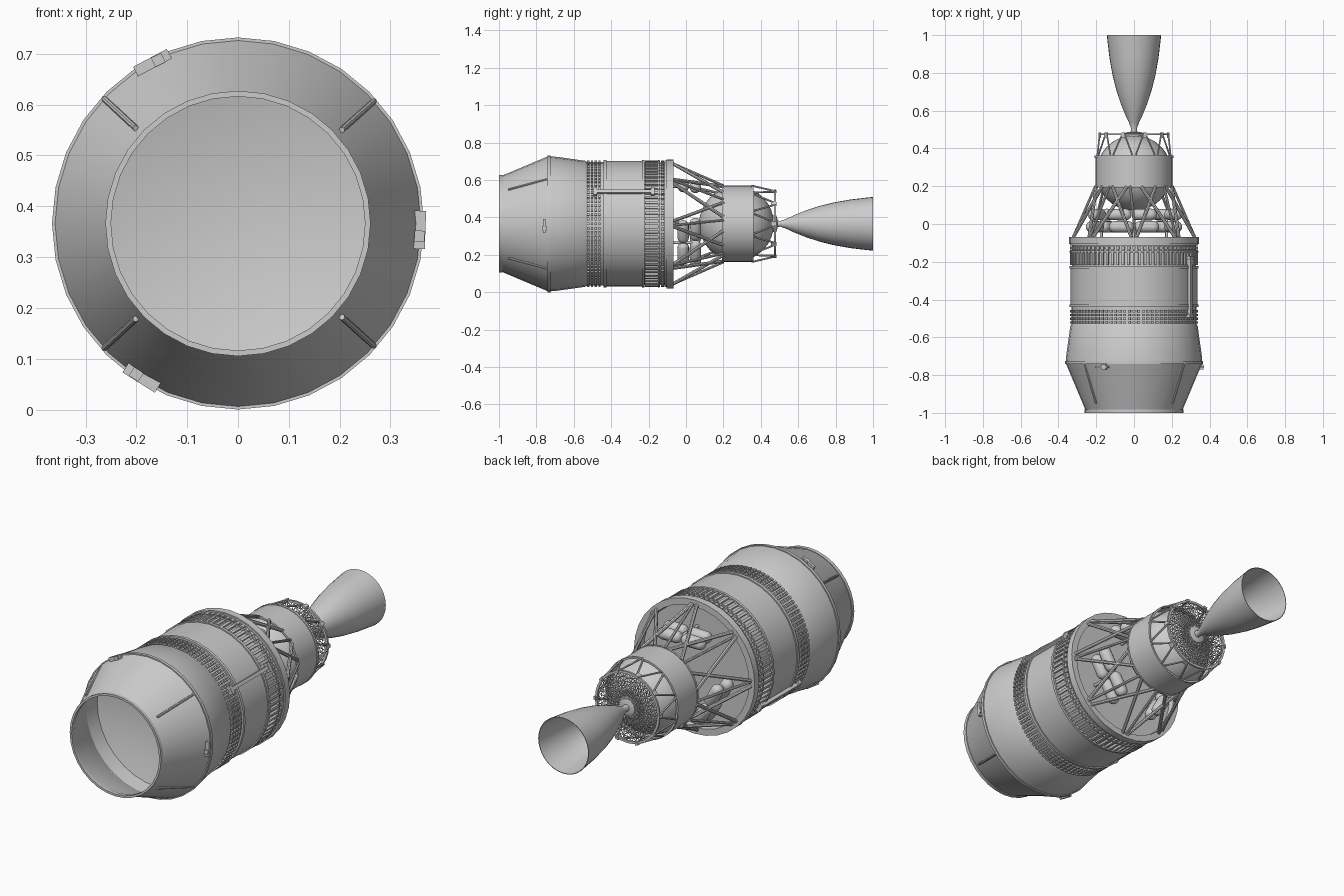
import bpy, bmesh, math
from mathutils import Vector, Matrix

if "Cube" in bpy.data.objects:
    bpy.data.objects.remove(bpy.data.objects["Cube"])

CZ = 0.366  # height of the long axis, which runs along y


def polar(a, r, y):
    """Point at angle a (degrees, 0 = +x, 90 = up) around the long axis."""
    a = math.radians(a)
    return Vector((r * math.cos(a), y, CZ + r * math.sin(a)))


def finish(name, bm, angle=30):
    me = bpy.data.meshes.new(name)
    bmesh.ops.recalc_face_normals(bm, faces=bm.faces)
    bm.to_mesh(me)
    bm.free()
    ob = bpy.data.objects.new(name, me)
    bpy.context.collection.objects.link(ob)
    bpy.ops.object.select_all(action='DESELECT')
    ob.select_set(True)
    bpy.context.view_layer.objects.active = ob
    bpy.ops.object.shade_smooth_by_angle(angle=math.radians(angle))
    return ob


def lathe(name, prof, n=32, closed=False, angle=30):
    """Revolve (y, r) points around the long axis."""
    bm = bmesh.new()
    rings = [[bm.verts.new(polar(360 * i / n, r, y)) for i in range(n)] for y, r in prof]
    pairs = list(zip(rings, rings[1:])) + ([(rings[-1], rings[0])] if closed else [])
    for a, b in pairs:
        for i in range(n):
            j = (i + 1) % n
            bm.faces.new((a[i], a[j], b[j], b[i]))
    bmesh.ops.remove_doubles(bm, verts=bm.verts, dist=1e-5)
    return finish(name, bm, angle)


def bar(bm, p, q, r, n=8):
    d = q - p
    m = Matrix.Translation((p + q) / 2) @ d.to_track_quat('Z', 'Y').to_matrix().to_4x4()
    bmesh.ops.create_cone(bm, cap_ends=True, segments=n, radius1=r, radius2=r,
                          depth=d.length, matrix=m)


def block(bm, a, r, y, radial, length, tangent):
    """Box seated on the hull at angle a."""
    m = (Matrix.Translation(polar(a, r, y)) @ Matrix.Rotation(-math.radians(a), 4, 'Y')
         @ Matrix.Diagonal((radial, length, tangent, 1)))
    bmesh.ops.create_cube(bm, size=1, matrix=m)


def capsule(bm, c, d, half, r):
    q = d.to_track_quat('Z', 'Y').to_matrix().to_4x4()
    vs = bmesh.ops.create_uvsphere(bm, u_segments=16, v_segments=10, radius=r)['verts']
    top = [v for v in vs if v.co.z > 1e-5]
    for v in vs:
        v.co.z += (half - r) if v in top else -(half - r)
    bmesh.ops.transform(bm, matrix=Matrix.Translation(c) @ q, verts=vs)


# main hull: concave front bulkhead, thin front cone, tapered skirt, tank, rear bulkhead
lathe("main_hull", [
    (-0.60, 0), (-0.61, 0.12), (-0.63, 0.24), (-0.66, 0.342), (-0.735, 0.352), (-0.98, 0.25),
    (-1.0, 0.25), (-1.0, 0.261), (-0.982, 0.261), (-0.982, 0.258), (-0.74, 0.360),
    (-0.74, 0.366), (-0.725, 0.366), (-0.725, 0.361), (-0.69, 0.358), (-0.54, 0.337),
    (-0.53, 0.331), (-0.44, 0.331), (-0.44, 0.341), (-0.425, 0.341), (-0.425, 0.335),
    (-0.235, 0.335), (-0.235, 0.341), (-0.222, 0.341), (-0.222, 0.328), (-0.115, 0.328),
    (-0.115, 0.338), (-0.105, 0.338), (-0.105, 0.345), (-0.068, 0.345), (-0.068, 0.312),
    (-0.095, 0.308), (-0.10, 0)])

# knobbly front band
bm = bmesh.new()
for k in range(84):
    for y in (-0.522, -0.502, -0.482, -0.462):
        block(bm, k * 360 / 84, 0.333, y, 0.012, 0.012, 0.015)
finish("studded_band", bm)

# ribbed rear band
bm = bmesh.new()
for k in range(72):
    block(bm, k * 5, 0.331, -0.178, 0.014, 0.08, 0.013)
    block(bm, k * 5, 0.331, -0.126, 0.013, 0.016, 0.018)
finish("ribbed_band", bm)
lathe("rib_band_hoop", [(-0.150, 0.326), (-0.150, 0.341), (-0.143, 0.341), (-0.143, 0.326)],
      closed=True)

# four rods on the front cone
bm = bmesh.new()
for a in (42, 137, 223, 318):
    bar(bm, polar(a, 0.275, -0.95), polar(a, 0.360, -0.735), 0.006)
finish("cone_rods", bm)

# three small brackets at the widest edge
bm = bmesh.new()
for a in (-2, 118, 238):
    block(bm, a, 0.356, -0.757, 0.026, 0.013, 0.075)
    block(bm, a - 2, 0.358, -0.757, 0.020, 0.028, 0.022)
finish("edge_brackets", bm)

# conduits along the tank
bm = bmesh.new()
for a in (30, 210):
    block(bm, a, 0.343, -0.335, 0.016, 0.32, 0.018)
    for y in (-0.485, -0.178):
        block(bm, a, 0.343, y, 0.022, 0.018, 0.045)
finish("side_conduits", bm)

# conical truss carrying the rear tank
bm = bmesh.new()
for k in range(8):
    a = 22.5 + k * 45
    for s in (-1, 1):
        bar(bm, polar(a + s * 20, 0.322, -0.07), polar(a - s * 12, 0.203, 0.20), 0.009)
        if k % 2 == 0:
            bar(bm, polar(a + s * 24, 0.322, -0.07), polar(a + s * 17, 0.205, 0.20), 0.007)
finish("support_truss", bm)

# three clusters of gas bottles
bm = bmesh.new()
for a in (90, 210, 330):
    t = polar(a + 90, 1, 0) - Vector((0, 0, CZ))
    for y, r, shift in ((-0.015, 0.20, 0.0), (0.05, 0.195, 0.012)):
        for s in (-1, 1):
            capsule(bm, polar(a, r, y) + t * (s * 0.067 + shift), t, 0.066, 0.031)
    bar(bm, polar(a, 0.2, -0.10), polar(a, 0.2, 0.05), 0.008)
finish("gas_bottles", bm, 50)

# rear spherical tank and its cylindrical skirt
lathe("rear_tank", [(0.27 - 0.2 * math.cos(math.pi * i / 16), 0.2 * math.sin(math.pi * i / 16))
                    for i in range(17)])
lathe("tank_skirt", [(0.192, 0.198), (0.192, 0.208), (0.202, 0.208), (0.202, 0.205),
                     (0.35, 0.205), (0.35, 0.208), (0.362, 0.208), (0.362, 0.198)],
      closed=True)

# zigzag rear struts
bm = bmesh.new()
for k in range(10):
    a = k * 36
    for s in (-1, 1):
        bar(bm, polar(a + s * 16, 0.202, 0.36), polar(a + s * 2, 0.182, 0.475), 0.005, 6)
    block(bm, a, 0.182, 0.47, 0.012, 0.03, 0.018)
finish("rear_struts", bm)
lathe("rear_ring", [(0.470, 0.172), (0.470, 0.184), (0.480, 0.184), (0.480, 0.172)],
      closed=True)

# open lattice disc behind the tank
ob = lathe("lattice_disc", [(0.475, 0.04 + 0.0225 * i) for i in range(7)], n=40)
bm = bmesh.new()
bm.from_mesh(ob.data)
bmesh.ops.triangulate(bm, faces=bm.faces)
bm.to_mesh(ob.data)
bm.free()
wire = ob.modifiers.new("wire", 'WIREFRAME')
wire.thickness = 0.005

# engine boss and bell nozzle
lathe("engine_boss", [(0.44, 0), (0.44, 0.045), (0.482, 0.045), (0.488, 0.028),
                      (0.488, 0)], n=12)
bell = [(0.475, 0.02), (0.505, 0.015), (0.54, 0.028), (0.58, 0.047), (0.64, 0.071),
        (0.71, 0.094), (0.79, 0.114), (0.88, 0.130), (1.0, 0.144)]
lathe("nozzle_bell", bell + [(y, r - 0.003) for y, r in reversed(bell)], closed=True)
